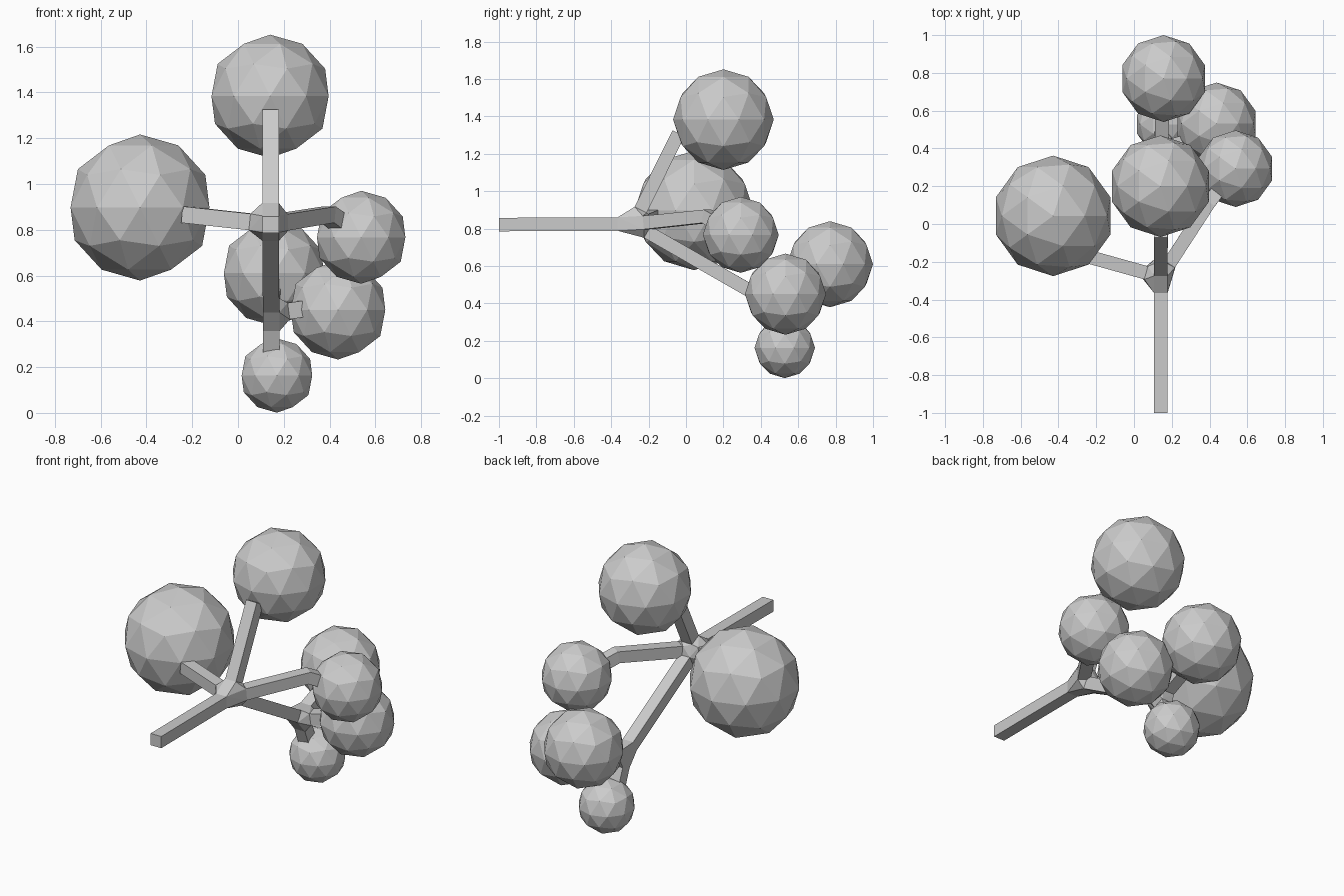
import bpy, bmesh
from mathutils import Vector

if "Cube" in bpy.data.objects:
    bpy.data.objects.remove(bpy.data.objects["Cube"])

HALF = 0.036      # half width of the square branches


def make_object(name, bm):
    bmesh.ops.recalc_face_normals(bm, faces=bm.faces)
    mesh = bpy.data.meshes.new(name)
    bm.to_mesh(mesh)
    bm.free()
    obj = bpy.data.objects.new(name, mesh)
    bpy.context.collection.objects.link(obj)
    return obj


def ring(p, d):
    """Four corners of a square section at p, facing along d."""
    d = d.normalized()
    side = d.cross(Vector((0, 0, 1))).normalized() * HALF
    up = side.cross(d).normalized() * HALF
    return [p + side + up, p - side + up, p - side - up, p + side - up]


def branch(name, points):
    """Square beam along a path."""
    pts = [Vector(p) for p in points]
    bm = bmesh.new()
    rings = []
    for i, p in enumerate(pts):
        d = Vector()
        if i > 0:
            d += (p - pts[i - 1]).normalized()
        if i < len(pts) - 1:
            d += (pts[i + 1] - p).normalized()
        rings.append([bm.verts.new(c) for c in ring(p, d)])
    for a, b in zip(rings, rings[1:]):
        for k in range(4):
            n = (k + 1) % 4
            bm.faces.new((a[k], a[n], b[n], b[k]))
    bm.faces.new(rings[0])
    bm.faces.new(rings[-1])
    return make_object(name, bm)


def fork(name, node, paths, gap):
    """Branches leaving one node, joined there by a convex knuckle."""
    node = Vector(node)
    bm = bmesh.new()
    for label, path in paths.items():
        d = (Vector(path[0]) - node).normalized()
        start = node + d * gap
        for c in ring(start, d):
            bm.verts.new(c)
        if label:
            branch(label, [start] + path)
    res = bmesh.ops.convex_hull(bm, input=bm.verts)
    loose = [v for v in bm.verts if not v.link_faces]
    bmesh.ops.delete(bm, geom=loose, context='VERTS')
    make_object(name, bm)


# Branches
main = (0.142, -0.28, 0.825)
lower = (0.145, 0.40, 0.435)
lower_start = Vector(lower) + (Vector(main) - Vector(lower)).normalized() * 0.07
fork("main_fork", main, {
    "trunk": [(0.142, -1.0, 0.822)],
    "upper_branch": [(0.142, -0.04, 1.31)],
    "left_branch": [(-0.235, -0.175, 0.866)],
    "right_branch": [(0.395, 0.11, 0.866), (0.47, 0.21, 0.81)],
    "lower_branch": [lower_start],
}, 0.085)
fork("lower_fork", lower, {
    "": [main],
    "bottom_twig": [(0.145, 0.465, 0.27)],
    "right_twig": [(0.285, 0.44, 0.455)],
    "back_twig": [(0.15, 0.61, 0.52)],
}, 0.07)

# Foliage balls: centre and radius
foliage = {
    "left_foliage": ((-0.428, 0.043, 0.897), 0.319),
    "top_foliage": ((0.14, 0.20, 1.383), 0.269),
    "right_foliage": ((0.538, 0.293, 0.767), 0.203),
    "lower_right_foliage": ((0.437, 0.532, 0.45), 0.217),
    "back_foliage": ((0.157, 0.77, 0.61), 0.23),
    "bottom_foliage": ((0.17, 0.528, 0.163), 0.162),
}
for name, (centre, radius) in foliage.items():
    bm = bmesh.new()
    bmesh.ops.create_icosphere(bm, subdivisions=2, radius=radius)
    make_object(name, bm).location = centre
